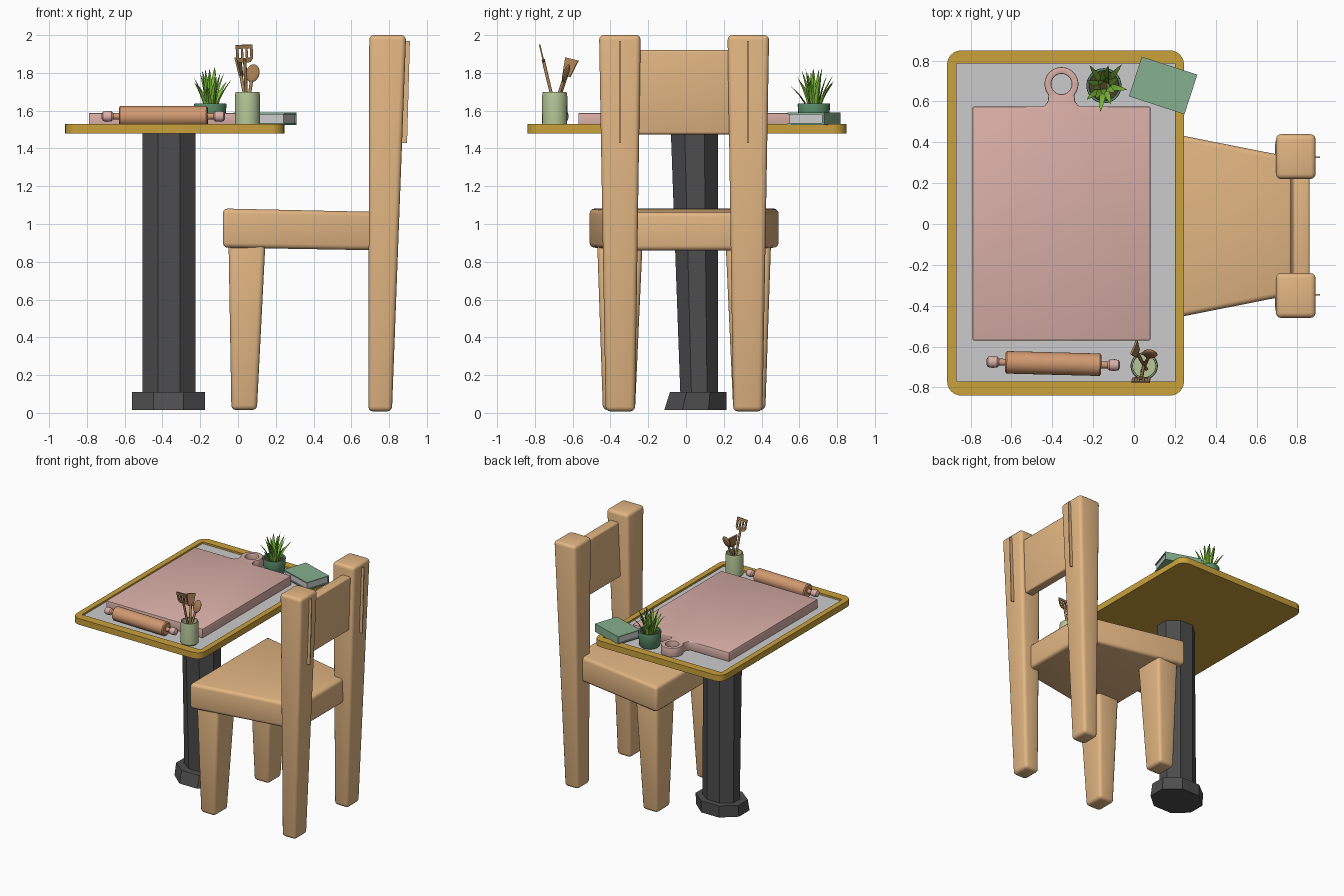
import bpy, bmesh, math, random
from math import sin, cos, pi, radians
from mathutils import Vector, Matrix

if "Cube" in bpy.data.objects:
    bpy.data.objects.remove(bpy.data.objects["Cube"])

random.seed(4)


def mat(name, r, g, b):
    m = bpy.data.materials.new(name)
    m.diffuse_color = [(c / 255) ** 2.2 for c in (r, g, b)] + [1]
    m.use_nodes = True
    m.node_tree.nodes["Principled BSDF"].inputs["Base Color"].default_value = m.diffuse_color
    return m


WOOD = mat("light_wood", 226, 181, 130)
GOLD = mat("rim_gold", 200, 160, 62)
DARK = mat("dark_metal", 78, 78, 78)
PINK = mat("pink", 217, 174, 166)
PIN = mat("pin_wood", 208, 152, 112)
POT = mat("pot_green", 92, 142, 108)
BOOK = mat("book_green", 132, 174, 142)
CUP = mat("cup_green", 180, 198, 150)
LEAF = mat("leaf", 125, 190, 60)
TOOL = mat("tool_wood", 165, 125, 82)
SOIL = mat("soil", 80, 62, 48)


def finish(bm, name, m=None, bevel=0, seg=3, smooth=True, xf=None):
    bmesh.ops.recalc_face_normals(bm, faces=bm.faces)
    if bevel:
        edges = [e for e in bm.edges if e.calc_face_angle(0) > radians(40)]
        bmesh.ops.bevel(bm, geom=edges, offset=bevel, segments=seg, profile=0.5,
                        affect='EDGES', clamp_overlap=True)
    if xf:
        bm.transform(xf)
    me = bpy.data.meshes.new(name)
    bm.to_mesh(me)
    bm.free()
    ob = bpy.data.objects.new(name, me)
    bpy.context.collection.objects.link(ob)
    if m:
        me.materials.append(m)
    if smooth:
        bpy.ops.object.select_all(action='DESELECT')
        ob.select_set(True)
        bpy.context.view_layer.objects.active = ob
        bpy.ops.object.shade_smooth_by_angle(angle=radians(38))
    return ob


def loft(name, rings, m=None, closed_ends=True, **kw):
    """Bridge rings of equal point count."""
    bm = bmesh.new()
    vs = [[bm.verts.new(p) for p in r] for r in rings]
    n = len(rings[0])
    for a, b in zip(vs, vs[1:]):
        for i in range(n):
            bm.faces.new((a[i], a[(i + 1) % n], b[(i + 1) % n], b[i]))
    if closed_ends:
        bm.faces.new(vs[0])
        bm.faces.new(vs[-1])
    return finish(bm, name, m, **kw)


def rect(x0, x1, y0, y1, z):
    return [(x0, y0, z), (x1, y0, z), (x1, y1, z), (x0, y1, z)]


def lathe(name, profile, m, n=28, **kw):
    return loft(name, [[(r * cos(2 * pi * i / n), r * sin(2 * pi * i / n), z)
                        for i in range(n)] for r, z in profile], m, **kw)


def plate(name, loops, z0, z1, m=None, **kw):
    """Extruded outline; loops after the first are holes."""
    bm = bmesh.new()
    for lp in loops:
        v = [bm.verts.new((x, y, z0)) for x, y in lp]
        for i in range(len(v)):
            bm.edges.new((v[i - 1], v[i]))
    bmesh.ops.triangle_fill(bm, use_beauty=True, edges=bm.edges[:])
    ext = bmesh.ops.extrude_face_region(bm, geom=bm.faces[:], use_keep_orig=True)
    for v in ext["geom"]:
        if isinstance(v, bmesh.types.BMVert):
            v.co.z = z1
    return finish(bm, name, m, **kw)


def arc(cx, cy, r, a0, a1, n):
    return [(cx + r * cos(radians(a0 + (a1 - a0) * i / n)),
             cy + r * sin(radians(a0 + (a1 - a0) * i / n))) for i in range(n + 1)]


def box2(x0, x1, y0, y1):
    return [(x0, y0), (x1, y0), (x1, y1), (x0, y1)]


def rounded(x0, x1, y0, y1, r):
    return (arc(x1 - r, y1 - r, r, 0, 90, 6) + arc(x0 + r, y1 - r, r, 90, 180, 6)
            + arc(x0 + r, y0 + r, r, 180, 270, 6) + arc(x1 - r, y0 + r, r, 270, 360, 6))


# Table top: slab with raised rim and grey inlay
outer = rounded(-0.915, 0.245, -0.84, 0.85, 0.07)
plate("table_slab", [outer], 1.48, 1.505, GOLD)
plate("table_rim", [outer, box2(-0.87, 0.2, -0.77, 0.785)], 1.505, 1.53, GOLD)
plate("table_inlay", [box2(-0.87, 0.2, -0.77, 0.785)], 1.504, 1.515, smooth=False)


# Pedestal: octagonal column and foot
def octagon(x0, x1, y0, y1, z):
    cx, cy, k = (x0 + x1) / 2, (y0 + y1) / 2, cos(pi / 8)
    return [(cx + (x1 - x0) / 2 * cos(pi / 8 + i * pi / 4) / k,
             cy + (y1 - y0) / 2 * sin(pi / 8 + i * pi / 4) / k, z) for i in range(8)]


loft("column", [octagon(-0.505, -0.225, -0.03, 0.17, 0.1),
                octagon(-0.505, -0.225, -0.08, 0.17, 1.485)], DARK, smooth=False)
loft("column_foot", [octagon(-0.56, -0.175, -0.115, 0.215, 0.015),
                     octagon(-0.56, -0.175, -0.085, 0.215, 0.11)], DARK, smooth=False)

# Chair, symmetric about y = CY
CY = -0.01


def yrect(x0, x1, s, a, b, z):
    lo, hi = sorted((CY + s * a, CY + s * b))
    return rect(x0, x1, lo, hi, z)


for s, side in ((-1, "right"), (1, "left")):
    loft("back_post_" + side, [yrect(0.69, 0.815, s, 0.26, 0.415, 0.008),
                               yrect(0.695, 0.89, s, 0.23, 0.45, 2.0)], WOOD, bevel=0.025)
    loft("front_leg_" + side, [yrect(-0.035, 0.1, s, 0.26, 0.43, 0.015),
                               yrect(-0.05, 0.145, s, 0.22, 0.46, 0.9)], WOOD, bevel=0.025)
    # thin tenon edge showing through the back of each post
    y = CY + s * 0.337
    loft("tenon_" + side, [rect(0.8, 0.895, y - 0.004, y + 0.004, 1.43),
                           rect(0.8, 0.91, y - 0.004, y + 0.004, 1.97)], WOOD, smooth=False)
loft("seat", [[(-0.08, CY - 0.505, 0.875), (-0.08, CY + 0.505, 0.875),
               (0.78, CY + 0.335, 0.86), (0.78, CY - 0.335, 0.86)],
              [(-0.08, CY - 0.505, 1.082), (-0.08, CY + 0.505, 1.082),
               (0.78, CY + 0.335, 1.063), (0.78, CY - 0.335, 1.063)]], WOOD, bevel=0.025)
loft("backrest", [rect(0.765, 0.84, -0.3, 0.28, 1.475),
                  rect(0.78, 0.86, -0.3, 0.28, 1.92)], WOOD, bevel=0.012)

# Cutting board with ring handle
outline = ([(-0.79, -0.57), (0.08, -0.57), (0.08, 0.575), (-0.27, 0.575), (-0.288, 0.6)]
           + arc(-0.355, 0.685, 0.083, -40, 220, 26)
           + [(-0.422, 0.6), (-0.44, 0.575), (-0.79, 0.575)])
plate("cutting_board", [outline, arc(-0.355, 0.685, 0.05, 0, 345, 23)], 1.513, 1.588, PINK,
      bevel=0.006, seg=2)

# Rolling pin along x
ROLL = (Matrix.Translation((-0.395, -0.683, 1.57)) @ Matrix.Rotation(radians(-1.5), 4, 'Z')
        @ Matrix.Rotation(pi / 2, 4, 'Y'))
lathe("pin_body", [(0.046, -0.235), (0.055, -0.228), (0.055, 0.228), (0.046, 0.235)], PIN, xf=ROLL)
lathe("pin_axle", [(0.017, -0.29), (0.017, 0.29)], PIN, n=16, xf=ROLL)
for s, side in ((-1, "left"), (1, "right")):
    lathe("pin_knob_" + side, [(r, s * z) for r, z in
          ((0.017, 0.265), (0.027, 0.275), (0.029, 0.3), (0.025, 0.32), (0.012, 0.327))],
          PINK, n=16, xf=ROLL)

# Utensil cup
lathe("utensil_cup", [(0.056, 0), (0.066, 0.012), (0.067, 0.16), (0.063, 0.183), (0.057, 0.183),
                      (0.055, 0.17), (0.055, 0.02)], CUP,
      xf=Matrix.Translation((0.05, -0.695, 1.515)))


# Utensils: each has a frame with z along the handle
def frame(base, tip, across):
    z = (Vector(tip) - Vector(base)).normalized()
    x = (Vector(across) - z * z.dot(Vector(across))).normalized()
    return Matrix.Translation(base) @ Matrix((x, z.cross(x), z)).transposed().to_4x4()


def handle(name, f, length):
    lathe(name, [(0.008, 0), (0.009, length)], TOOL, n=10, xf=f)


UP = Matrix.Rotation(pi / 2, 4, 'X')  # turns flat outlines upright
f = frame((0.05, -0.68, 1.55), (0.032, -0.775, 1.95), (1, 0, 0))
handle("slotted_turner_handle", f, 0.33)
slots = [box2(c - 0.006, c + 0.006, 0.338, 0.39) for c in (-0.024, 0, 0.024)]
plate("slotted_turner_head", [[(-0.03, 0.315), (0.03, 0.315), (0.045, 0.335), (0.045, 0.41),
                               (-0.045, 0.41), (-0.045, 0.335)]] + slots,
      -0.004, 0.004, TOOL, xf=f @ UP)
f = frame((0.06, -0.71, 1.55), (0.0, -0.605, 1.87), (0.35, 1, 0))
handle("spatula_handle", f, 0.27)
plate("spatula_head", [[(-0.022, 0.25), (0.022, 0.25), (0.038, 0.345), (-0.038, 0.345)]],
      -0.005, 0.005, TOOL, xf=f @ UP)
f = frame((0.04, -0.72, 1.55), (0.078, -0.635, 1.8), (1, -0.2, 0))
handle("spoon_handle", f, 0.23)
bm = bmesh.new()
bmesh.ops.create_uvsphere(bm, u_segments=16, v_segments=10, radius=1)
finish(bm, "spoon_bowl", TOOL, xf=f @ Matrix.Translation((0, 0, 0.265))
       @ Matrix.Diagonal((0.037, 0.014, 0.05, 1)))

# Potted plant
PC = Vector((-0.147, 0.677, 1.515))
lathe("plant_pot", [(0.07, 0), (0.078, 0.01), (0.086, 0.115), (0.084, 0.123), (0.074, 0.123),
                    (0.072, 0.09)], POT, xf=Matrix.Translation(PC))
lathe("soil", [(0.07, 0.08), (0.073, 0.1)], SOIL, xf=Matrix.Translation(PC))
for i in range(17):
    a = i * 2.4 + random.uniform(-0.2, 0.2)
    t0 = (i + 0.5) / 17
    lean, h = 0.015 + 0.085 * t0, 0.235 - 0.1 * t0 + random.uniform(-0.02, 0.015)
    out, side = Vector((cos(a), sin(a), 0)), Vector((-sin(a), cos(a), 0))
    rings = []
    for t, w in ((0, 0.010), (0.3, 0.015), (0.6, 0.013), (0.85, 0.007), (1, 0.0008)):
        c = PC + out * (0.012 + 0.025 * t0 + lean * t ** 1.7) + Vector((0, 0, 0.09 + h * t))
        rings.append([c + side * w, c + out * w * 0.5, c - side * w, c + out * w * 0.1])
    loft("leaf_%02d" % i, rings, LEAF)

# Book
BK = Matrix.Translation((0.1425, 0.678, 0)) @ Matrix.Rotation(radians(-18), 4, 'Z')
for nm, z0, z1 in (("book_back_cover", 1.525, 1.534), ("book_front_cover", 1.581, 1.59)):
    plate(nm, [box2(-0.143, 0.143, -0.102, 0.102)], z0, z1, BOOK, smooth=False, xf=BK)
plate("book_spine", [box2(-0.143, 0.143, 0.092, 0.102)], 1.534, 1.581, BOOK, smooth=False, xf=BK)
plate("book_pages", [box2(-0.135, 0.135, -0.094, 0.092)], 1.534, 1.581, smooth=False, xf=BK)
